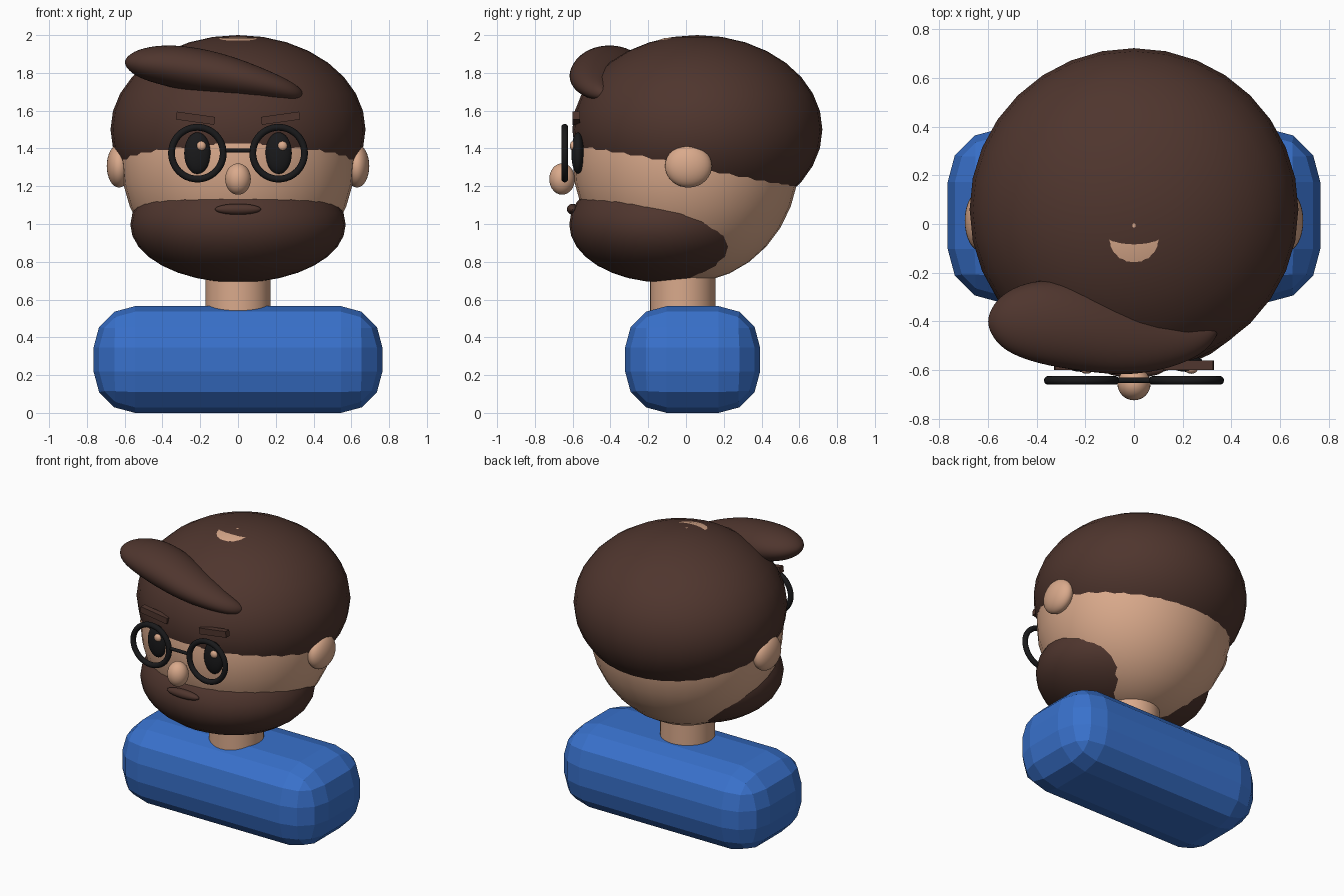
import bpy, bmesh
from math import sin, cos, pi, radians
from mathutils import Vector

cube = bpy.data.objects.get("Cube")
if cube:
    bpy.data.objects.remove(cube, do_unlink=True)


def material(name, rgb):
    m = bpy.data.materials.new(name)
    m.use_nodes = True
    m.diffuse_color = (*rgb, 1)
    m.node_tree.nodes["Principled BSDF"].inputs["Base Color"].default_value = (*rgb, 1)
    return m


SKIN = material("skin", (0.70, 0.40, 0.26))
HAIR = material("dark_brown_hair", (0.078, 0.036, 0.027))
BLUE = material("blue_shirt", (0.04, 0.165, 0.60))
BLACK = material("black", (0.010, 0.010, 0.011))


def finish(name, mat, smooth=True):
    ob = bpy.context.object
    ob.name = ob.data.name = name
    ob.data.materials.append(mat)
    if smooth:
        bpy.ops.object.shade_smooth_by_angle(angle=radians(40))
    return ob


def ellipsoid(name, mat, loc, radii, segments=32, rings=16):
    bpy.ops.mesh.primitive_uv_sphere_add(segments=segments, ring_count=rings, location=loc)
    bpy.context.object.scale = radii
    bpy.ops.object.transform_apply(location=False, rotation=False)
    return finish(name, mat)


def box(name, mat, loc, size, roll=0):
    bpy.ops.mesh.primitive_cube_add(size=1, location=loc, rotation=(0, roll, 0))
    bpy.context.object.scale = size
    bpy.ops.object.transform_apply(location=False, rotation=False)
    return finish(name, mat, smooth=False)


def cylinder(name, mat, loc, radius, depth, rot=(0, 0, 0)):
    bpy.ops.mesh.primitive_cylinder_add(vertices=32, radius=radius, depth=depth,
                                        location=loc, rotation=rot)
    return finish(name, mat)


# Shoulders: faceted rounded block
body = box("shoulders", BLUE, (0, 0.035, 0.2825), (1.53, 0.715, 0.565))
bevel = body.modifiers.new("round", "BEVEL")
bevel.width = 0.22
bevel.segments = 3

# Neck and head, with hair and beard as overlapping shells
cylinder("neck", SKIN, (0, -0.018, 0.63), 0.173, 0.26)
ellipsoid("head", SKIN, (0, 0, 1.342), (0.62, 0.60, 0.654))
ellipsoid("hair_cap", HAIR, (0, 0.06, 1.5), (0.675, 0.662, 0.5))
ellipsoid("beard", HAIR, (0, -0.11, 0.997), (0.57, 0.508, 0.307))

# Face centre
ellipsoid("nose", SKIN, (0, -0.656, 1.238), (0.068, 0.068, 0.083))
ellipsoid("mouth", HAIR, (0, -0.60, 1.078), (0.122, 0.03, 0.029))

# Paired features
for side, label in ((1, "left"), (-1, "right")):
    x = 0.215 * side
    ellipsoid(label + "_ear", SKIN, (0.63 * side, 0.013, 1.307), (0.065, 0.124, 0.114))
    ellipsoid(label + "_eye", BLACK, (x, -0.572, 1.375), (0.07, 0.035, 0.11))
    ellipsoid(label + "_eye_glint", SKIN, (x + 0.02, -0.597, 1.413), (0.026, 0.018, 0.026), 16, 8)
    box(label + "_eyebrow", HAIR, (0.225 * side, -0.58, 1.56), (0.205, 0.04, 0.042),
        radians(-8) * side)
    bpy.ops.mesh.primitive_torus_add(major_radius=0.137, minor_radius=0.018,
                                     major_segments=48, minor_segments=12,
                                     location=(x, -0.642, 1.375), rotation=(pi / 2, 0, 0))
    finish(label + "_glasses_rim", BLACK)

cylinder("glasses_bridge", BLACK, (0, -0.642, 1.39), 0.011, 0.17, (0, pi / 2, 0))

# Swept forelock: oval sections (x, y, z, y radius, z radius) joined along x
SECTIONS = [(-0.59, -0.40, 1.855, 0.05, 0.03), (-0.54, -0.40, 1.85, 0.125, 0.076),
            (-0.40, -0.398, 1.843, 0.185, 0.115), (-0.20, -0.425, 1.812, 0.19, 0.128),
            (0.0, -0.475, 1.777, 0.158, 0.107), (0.20, -0.487, 1.73, 0.095, 0.07),
            (0.30, -0.465, 1.70, 0.056, 0.046), (0.335, -0.445, 1.69, 0.025, 0.022)]
SIDES = 12
bm = bmesh.new()
loops = []
for sx, sy, sz, ry, rz in SECTIONS:
    loops.append([bm.verts.new((sx, sy + ry * cos(2 * pi * i / SIDES),
                                sz + rz * sin(2 * pi * i / SIDES))) for i in range(SIDES)])
for a, b in zip(loops, loops[1:]):
    for i in range(SIDES):
        j = (i + 1) % SIDES
        bm.faces.new((a[i], a[j], b[j], b[i]))
for loop, tip in ((loops[0], Vector((-0.602, -0.40, 1.856))),
                  (loops[-1], Vector((0.345, -0.44, 1.688)))):
    end = bm.verts.new(tip)
    for i in range(SIDES):
        bm.faces.new((loop[i], loop[(i + 1) % SIDES], end))
bmesh.ops.recalc_face_normals(bm, faces=bm.faces)
mesh = bpy.data.meshes.new("forelock")
bm.to_mesh(mesh)
bm.free()
mesh.shade_smooth()
mesh.materials.append(HAIR)
forelock = bpy.data.objects.new("forelock", mesh)
bpy.context.collection.objects.link(forelock)
forelock.modifiers.new("soften", "SUBSURF").levels = 2
